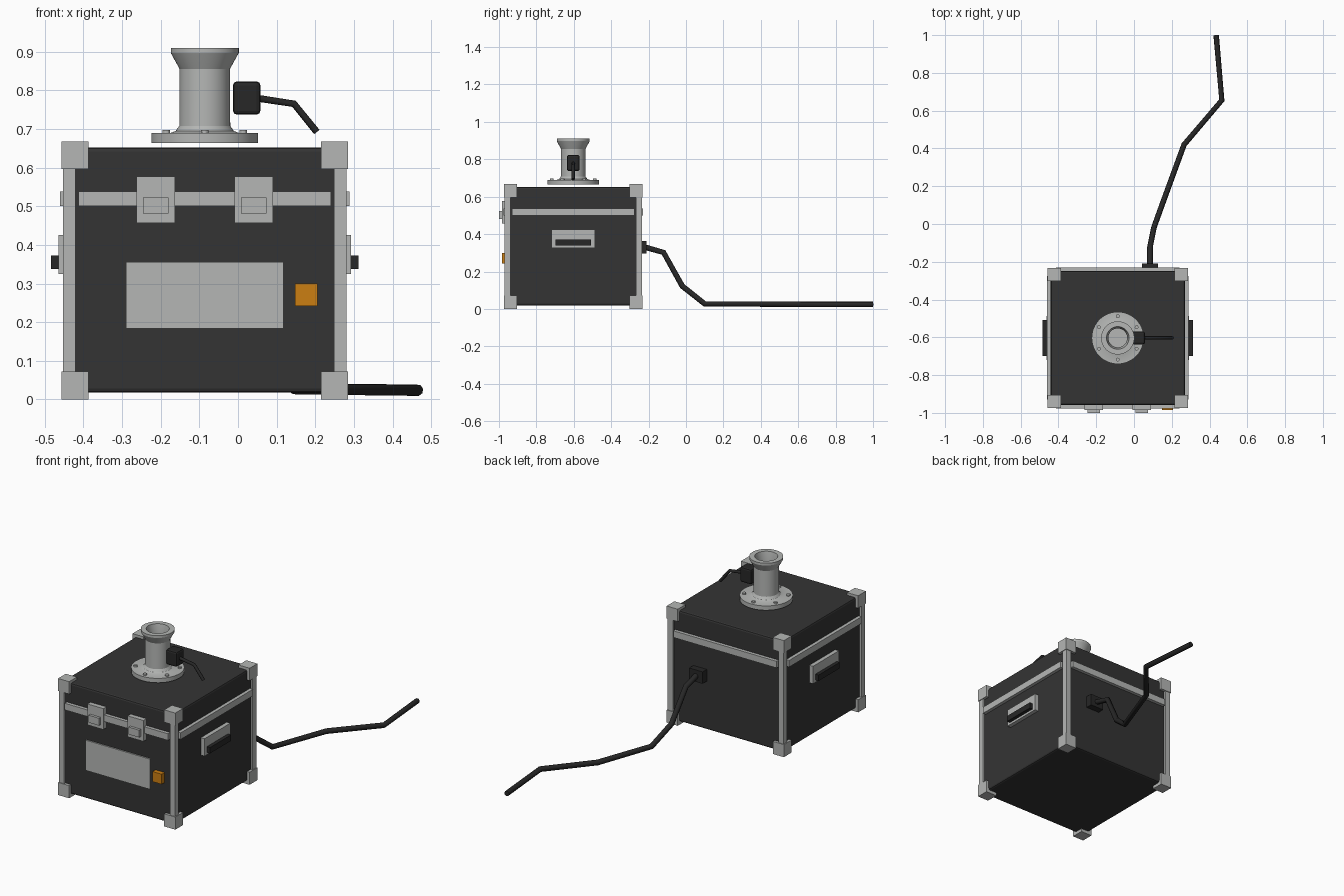
import bpy, math
from mathutils import Vector

if "Cube" in bpy.data.objects:
    bpy.data.objects.remove(bpy.data.objects["Cube"])

CX, CY = -0.086, -0.603      # case centre
HALF, TOP = 0.371, 0.667     # corner cap extents


def material(name, color):
    m = bpy.data.materials.new(name)
    m.use_nodes = True
    m.diffuse_color = (*color, 1)
    m.node_tree.nodes["Principled BSDF"].inputs["Base Color"].default_value = (*color, 1)
    return m


charcoal = material("charcoal", (0.034, 0.034, 0.034))
black = material("black", (0.02, 0.02, 0.02))
metal = material("light grey metal", (0.46, 0.47, 0.46))
orange = material("orange", (0.6, 0.21, 0.006))


def box(name, lo, hi, mat, bevel=0.0):
    """Box between two opposite corners, with an optional bevel."""
    lo, hi = Vector(lo), Vector(hi)
    bpy.ops.mesh.primitive_cube_add(size=1, location=(lo + hi) / 2)
    ob = bpy.context.object
    ob.name = name
    ob.scale = hi - lo
    bpy.ops.object.transform_apply(location=False, rotation=False)
    ob.data.materials.append(mat)
    if bevel:
        mod = ob.modifiers.new("Bevel", "BEVEL")
        mod.width, mod.segments = bevel, 2
    return ob


def tube(name, points, radius, mat):
    """Faceted cable through a list of points."""
    cu = bpy.data.curves.new(name, "CURVE")
    cu.dimensions = "3D"
    cu.bevel_depth, cu.bevel_resolution = radius, 2
    cu.use_fill_caps = True
    sp = cu.splines.new("POLY")
    sp.points.add(len(points) - 1)
    for p, co in zip(sp.points, points):
        p.co = (*co, 1)
    cu.materials.append(mat)
    ob = bpy.data.objects.new(name, cu)
    bpy.context.collection.objects.link(ob)
    return ob


def lathe(name, profile, center, mat, steps=48):
    """Revolve a closed (radius, height) profile about a vertical axis."""
    verts, faces, n = [], [], len(profile)
    for s in range(steps):
        a = math.tau * s / steps
        verts += [(r * math.cos(a), r * math.sin(a), z) for r, z in profile]
    for s in range(steps):
        t = (s + 1) % steps
        faces += [(s * n + i, t * n + i, t * n + i + 1, s * n + i + 1) for i in range(n - 1)]
    faces.append([s * n for s in reversed(range(steps))])
    faces.append([s * n + n - 1 for s in range(steps)])
    me = bpy.data.meshes.new(name)
    me.from_pydata(verts, [], faces)
    ob = bpy.data.objects.new(name, me)
    bpy.context.collection.objects.link(ob)
    me.materials.append(mat)
    ob.location = center
    bpy.ops.object.select_all(action="DESELECT")
    bpy.context.view_layer.objects.active = ob
    ob.select_set(True)
    bpy.ops.object.shade_smooth_by_angle(angle=math.radians(25))
    return ob


# Case body
B = 0.355
box("case_body", (CX - B, CY - B, 0.018), (CX + B, CY + B, 0.652), charcoal, 0.01)

# Corner caps and vertical edge posts
for sx in (-1, 1):
    for sy in (-1, 1):
        def corner(outer, inner, z0, z1, name):
            xs = sorted((CX + sx * outer, CX + sx * inner))
            ys = sorted((CY + sy * outer, CY + sy * inner))
            return box(name, (xs[0], ys[0], z0), (xs[1], ys[1], z1), metal)
        corner(HALF, HALF - 0.07, 0, 0.072, "bottom_corner_cap")
        corner(HALF, HALF - 0.07, 0.596, TOP, "top_corner_cap")
        corner(0.367, 0.335, 0.04, 0.63, "edge_post")

# Lid band on all four sides, and a carrying handle on each flank
BAND, LEN = 0.374, 0.327
for s in (-1, 1):
    y0, y1 = sorted((CY + s * 0.35, CY + s * BAND))
    box("lid_band", (CX - LEN, y0, 0.5), (CX + LEN, y1, 0.538), metal)
    x0, x1 = sorted((CX + s * 0.35, CX + s * BAND))
    box("lid_band_side", (x0, CY - LEN, 0.5), (x1, CY + LEN, 0.538), metal)
    x0, x1 = sorted((CX + s * 0.35, CX + s * 0.378))
    box("handle_plate", (x0, CY - 0.117, 0.325), (x1, CY + 0.117, 0.425), metal)
    x0, x1 = sorted((CX + s * 0.37, CX + s * 0.398))
    box("handle_grip", (x0, CY - 0.096, 0.338), (x1, CY + 0.096, 0.372), black)

# Front latches, label panel and switch
front = CY - B
for x in (-0.213, 0.041):
    box("latch_plate", (x - 0.05, -0.985, 0.457), (x + 0.05, front, 0.577), metal)
    box("latch_tab", (x - 0.033, -1.0, 0.481), (x + 0.033, -0.98, 0.523), metal)
box("label_panel", (-0.29, front - 0.008, 0.183), (0.118, front + 0.005, 0.356), metal)
box("power_switch", (0.148, -0.984, 0.242), (0.206, front, 0.3), orange)

# Flanged, flared port on the lid with a blind bore
lathe("port", [(0.138, 0.664), (0.138, 0.689), (0.09, 0.689), (0.075, 0.695),
               (0.066, 0.708), (0.065, 0.855), (0.086, 0.893), (0.088, 0.897), (0.088, 0.91),
               (0.06, 0.91), (0.05, 0.86), (0.05, 0.69)], (CX, CY, 0), metal)
for i in range(6):
    a = math.radians(30 + 60 * i)
    bpy.ops.mesh.primitive_cylinder_add(
        vertices=12, radius=0.01, depth=0.012,
        location=(CX + 0.115 * math.cos(a), CY + 0.115 * math.sin(a), 0.691))
    bolt = bpy.context.object
    bolt.name = "flange_bolt"
    bolt.data.materials.append(metal)

# Sensor box with its lead
box("sensor_box", (-0.013, CY - 0.034, 0.737), (0.058, CY + 0.034, 0.823), black, 0.01)
tube("sensor_lead", [(0.04, CY, 0.781), (0.145, CY, 0.765), (0.204, CY, 0.692)], 0.009, black)

# Rear socket with a trailing power cable
box("cable_socket", (0.042, CY + B - 0.005, 0.295), (0.127, -0.21, 0.363), black)
tube("power_cable", [(0.085, -0.23, 0.333), (0.085, -0.12, 0.302), (0.105, -0.02, 0.122),
                     (0.148, 0.1, 0.027), (0.265, 0.42, 0.026), (0.465, 0.655, 0.024),
                     (0.435, 1.0, 0.024)], 0.015, black)
